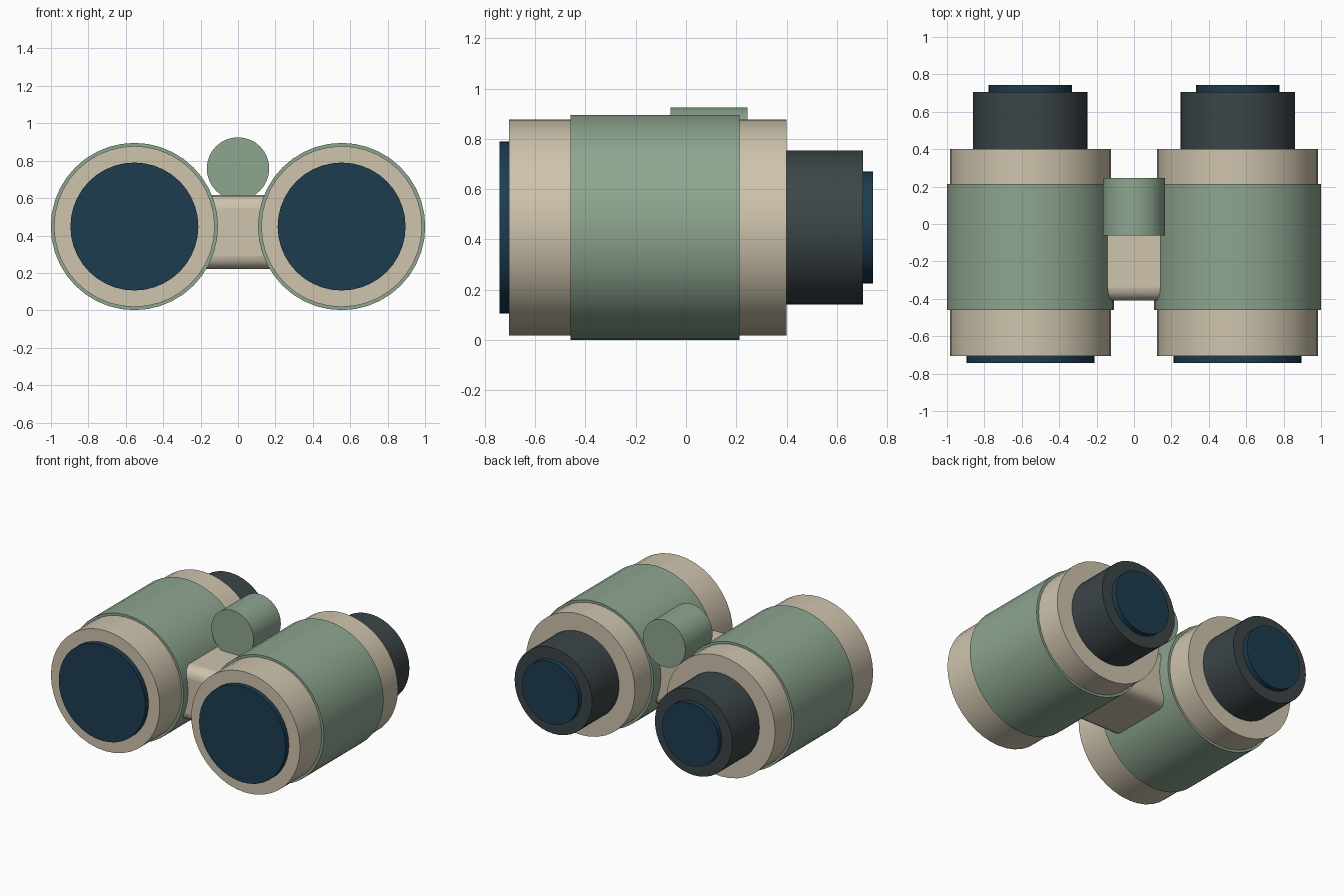
import bpy, math

if "Cube" in bpy.data.objects:
    bpy.data.objects.remove(bpy.data.objects["Cube"])


def material(name, rgb):
    m = bpy.data.materials.new(name)
    m.diffuse_color = (*rgb, 1)
    m.use_nodes = True
    m.node_tree.nodes["Principled BSDF"].inputs["Base Color"].default_value = m.diffuse_color
    return m


TAN = material("tan", (0.62, 0.55, 0.42))
GREEN = material("green", (0.27, 0.38, 0.28))
DARK = material("charcoal", (0.045, 0.06, 0.065))
GLASS = material("blue_glass", (0.012, 0.045, 0.08))


def cylinder(name, x, z, radius, y0, y1, mat, sides=40):
    """Cylinder lying along y, from y0 to y1."""
    bpy.ops.mesh.primitive_cylinder_add(
        vertices=sides, radius=radius, depth=y1 - y0,
        location=(x, (y0 + y1) / 2, z), rotation=(math.pi / 2, 0, 0))
    ob = bpy.context.object
    ob.name = name
    ob.data.materials.append(mat)
    bpy.ops.object.shade_smooth_by_angle(angle=math.radians(30))
    return ob


# Two barrels, each with grip sleeve, eyepiece and lenses
for side, x in (("left", -0.554), ("right", 0.554)):
    z = 0.448
    cylinder(side + "_barrel", x, z, 0.43, -0.705, 0.40, TAN)
    cylinder(side + "_grip_sleeve", x, z, 0.447, -0.46, 0.213, GREEN)
    cylinder(side + "_eyepiece", x, z, 0.306, 0.38, 0.705, DARK)
    cylinder(side + "_front_lens", x, z, 0.342, -0.742, -0.69, GLASS)
    cylinder(side + "_eye_lens", x, z, 0.223, 0.69, 0.743, GLASS)

# Rounded bridge between the barrels
bpy.ops.mesh.primitive_cube_add(size=1, location=(0, -0.14, 0.418))
bridge = bpy.context.object
bridge.name = "bridge"
bridge.scale = (0.56, 0.54, 0.395)
bpy.ops.object.transform_apply(location=False, rotation=False, scale=True)
bridge.data.materials.append(TAN)
bevel = bridge.modifiers.new("round_edges", 'BEVEL')
bevel.width = 0.07
bevel.segments = 4
bpy.ops.object.shade_smooth_by_angle(angle=math.radians(30))

# Focus knob on top of the bridge
cylinder("focus_knob", 0, 0.758, 0.167, -0.062, 0.245, GREEN, 32)
